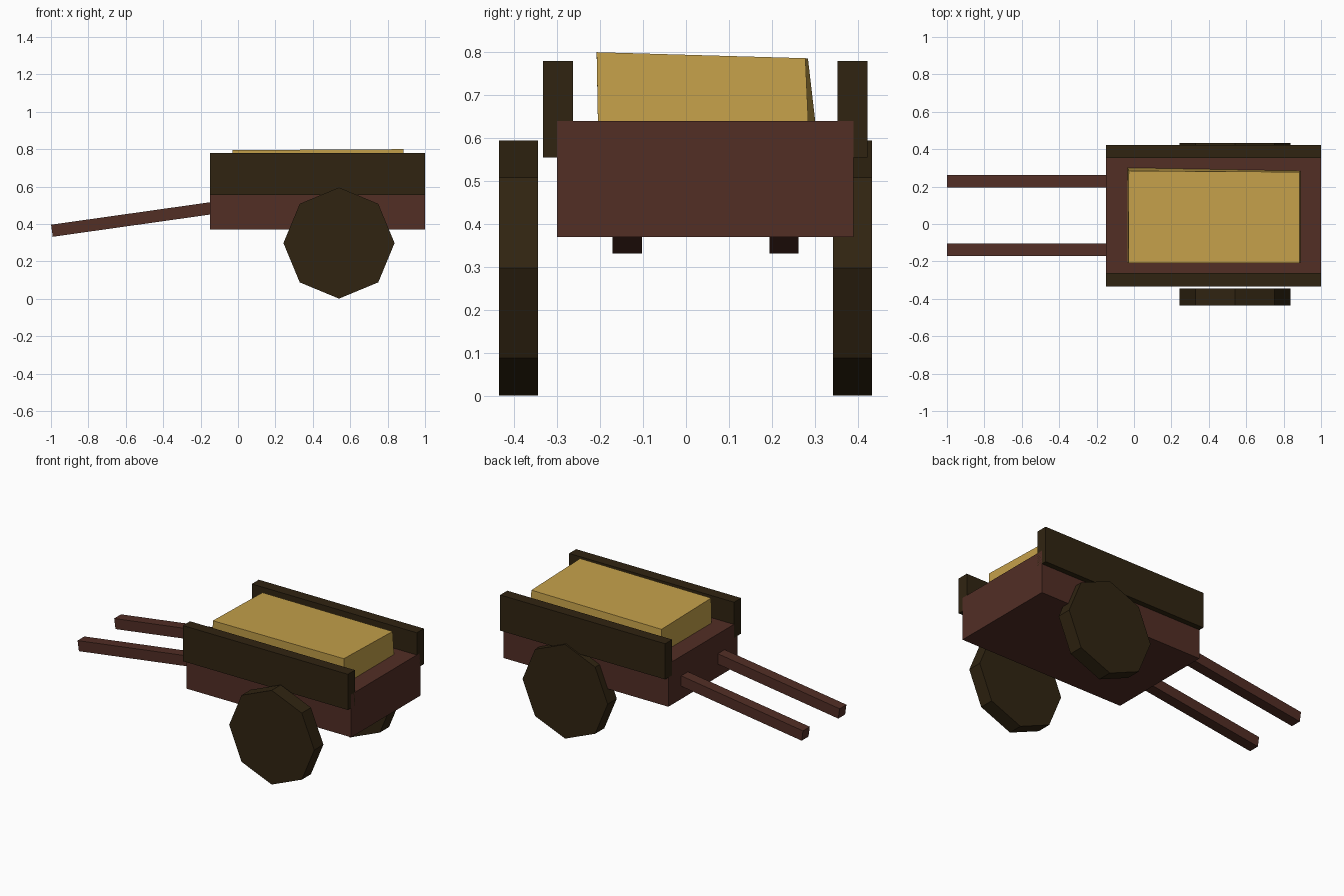
import bpy, bmesh, math
from mathutils import Matrix, Vector

cube = bpy.data.objects.get("Cube")
if cube:
    bpy.data.objects.remove(cube, do_unlink=True)


def material(name, srgb):
    linear = [((c / 255 + 0.055) / 1.055) ** 2.4 for c in srgb]
    mat = bpy.data.materials.new(name)
    mat.use_nodes = True
    mat.diffuse_color = (*linear, 1)
    mat.node_tree.nodes["Principled BSDF"].inputs["Base Color"].default_value = (*linear, 1)
    return mat


red_wood = material("red brown wood", (82, 46, 37))
dark_wood = material("dark wood", (48, 36, 17))
straw = material("straw yellow", (196, 160, 74))


def add_object(name, bm, mat):
    bmesh.ops.recalc_face_normals(bm, faces=bm.faces[:])
    mesh = bpy.data.meshes.new(name)
    bm.to_mesh(mesh)
    bm.free()
    mesh.materials.append(mat)
    obj = bpy.data.objects.new(name, mesh)
    bpy.context.collection.objects.link(obj)
    return obj


def box(name, low, high, mat):
    low, high = Vector(low), Vector(high)
    bm = bmesh.new()
    bmesh.ops.create_cube(bm, size=1)
    bmesh.ops.scale(bm, vec=high - low, verts=bm.verts)
    bmesh.ops.translate(bm, vec=(low + high) / 2, verts=bm.verts)
    return add_object(name, bm, mat)


# Solid cart body
box("cart_body", (-0.15, -0.3, 0.37), (1, 0.39, 0.64), red_wood)

# Side boards, wheels and handles, one per side
for side, board_y, wheel_y, handle_y in (("right", -0.298, -0.39, -0.137),
                                         ("left", 0.388, 0.388, 0.228)):
    box(f"{side}_side_board", (-0.151, board_y - 0.035, 0.555),
        (1.0, board_y + 0.035, 0.78), dark_wood)

    # Eight-sided wheel with a corner at the top
    bm = bmesh.new()
    bmesh.ops.create_cone(bm, cap_ends=True, segments=8, radius1=0.297,
                          radius2=0.297, depth=0.091)
    bmesh.ops.transform(bm, verts=bm.verts, matrix=Matrix.Translation(
        (0.54, wheel_y, 0.298)) @ Matrix.Rotation(math.pi / 2, 4, "X"))
    add_object(f"{side}_wheel", bm, dark_wood)

    # Sloping handle, its inner end set into the body
    handle = box(f"{side}_handle", (0, -0.034, -0.0325), (0.89, 0.034, 0.0325), red_wood)
    handle.location = (-0.995, handle_y, 0.364)
    handle.rotation_euler.y = -math.atan2(0.12, 0.85)

# Slightly skewed straw bale, resting in the body
bm = bmesh.new()
rings = [[bm.verts.new(p) for p in ring] for ring in (
    ((-0.035, -0.205, 0.63), (0.89, -0.205, 0.63), (0.89, 0.285, 0.63), (-0.035, 0.302, 0.63)),
    ((-0.03, -0.208, 0.795), (0.884, -0.208, 0.8), (0.884, 0.278, 0.786), (-0.028, 0.284, 0.785)))]
for ring in rings:
    bm.faces.new(ring)
for i in range(4):
    j = (i + 1) % 4
    bm.faces.new((rings[0][i], rings[0][j], rings[1][j], rings[1][i]))
add_object("straw_bale", bm, straw)
